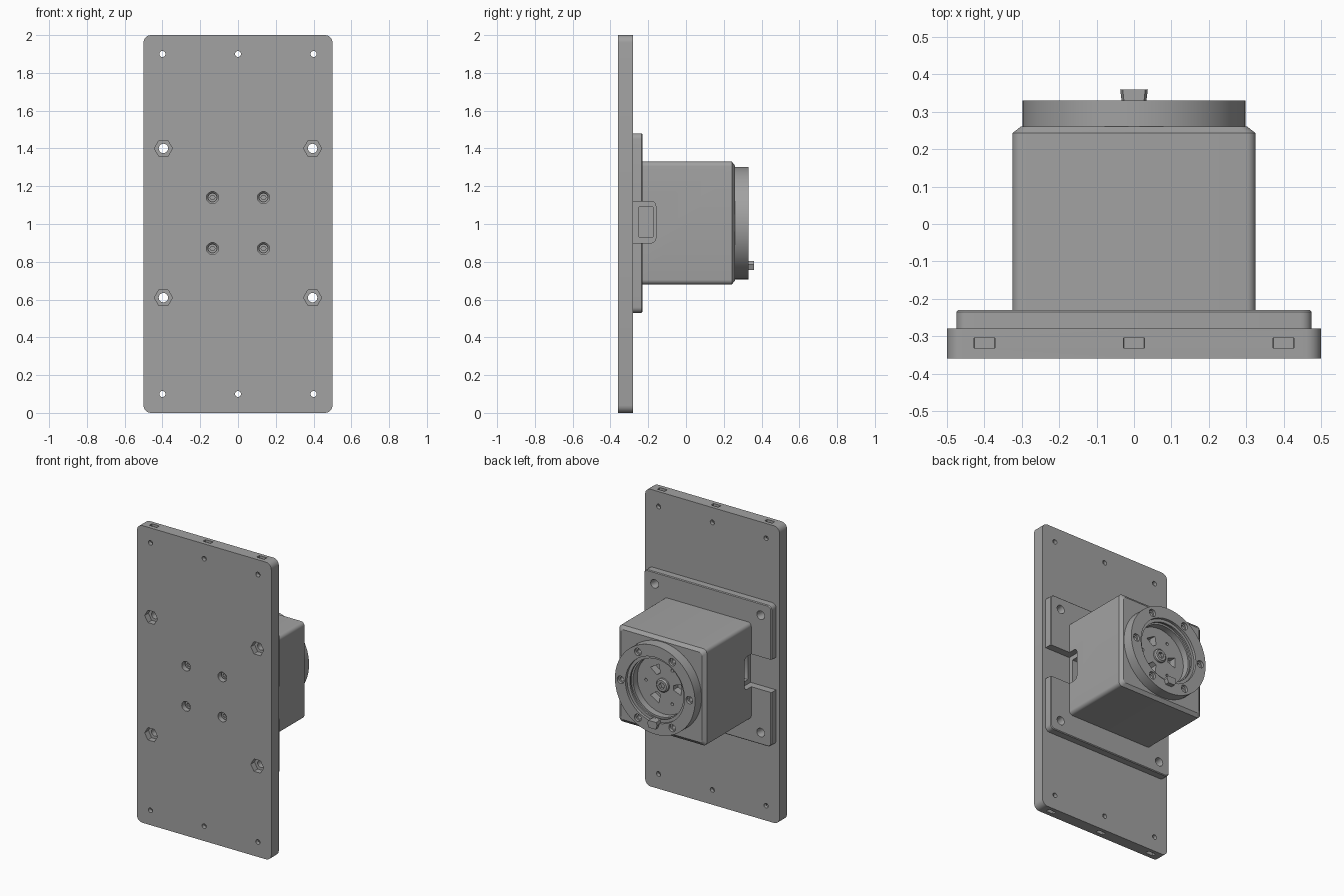
import bpy, bmesh
from math import sin, cos, pi, radians

old = bpy.data.objects.get("Cube")
if old:
    bpy.data.objects.remove(old, do_unlink=True)

grey = bpy.data.materials.new("machined_grey")
grey.use_nodes = True
COLOUR = (0.36, 0.36, 0.36, 1)
grey.diffuse_color = COLOUR
grey.node_tree.nodes["Principled BSDF"].inputs["Base Color"].default_value = COLOUR
MID = 1.005          # height of the housing axis


def circle(r, cx=0, cz=MID, n=32, turn=0):
    return [(cx + r * cos(2 * pi * i / n + turn), cz + r * sin(2 * pi * i / n + turn)) for i in range(n)]


def rounded(w, h, r, cx=0, cz=MID, n=6):
    pts = []
    for q, (sx, sz) in enumerate([(1, 1), (-1, 1), (-1, -1), (1, -1)]):
        for i in range(n + 1):
            a = pi / 2 * (q + i / n)
            pts.append((cx + sx * (w - r) + r * cos(a), cz + sz * (h - r) + r * sin(a)))
    return pts


def loft(bm, layers, axis="y"):
    """Stack outlines along an axis and close both ends."""
    place = {"y": lambda u, v, t: (u, t, v), "x": lambda u, v, t: (t, u, v)}[axis]
    start = len(bm.faces)
    rings = [[bm.verts.new(place(u, v, t)) for u, v in pts] for t, pts in layers]
    faces = [bm.faces.new(rings[0]), bm.faces.new(rings[-1])]
    for a, b in zip(rings, rings[1:]):
        for i in range(len(a)):
            j = (i + 1) % len(a)
            faces.append(bm.faces.new((a[i], a[j], b[j], b[i])))
    bmesh.ops.recalc_face_normals(bm, faces=faces)


def part(name, *solids):
    bm = bmesh.new()
    for layers, axis in solids:
        loft(bm, layers, axis)
    mesh = bpy.data.meshes.new(name)
    bm.to_mesh(mesh)
    bm.free()
    mesh.materials.append(grey)
    ob = bpy.data.objects.new(name, mesh)
    bpy.context.collection.objects.link(ob)
    return ob


def extrude(pts, y0, y1, axis="y"):
    return ([(y0, pts), (y1, pts)], axis)


def cut(ob, solids):
    """Subtract each solid, then discard the cutter."""
    bpy.context.view_layer.objects.active = ob
    for solid in solids:
        tool = part("cutter", solid)
        tool.hide_render = True
        mod = ob.modifiers.new("cut", "BOOLEAN")
        mod.operation, mod.solver, mod.object = "DIFFERENCE", "EXACT", tool
        bpy.ops.object.modifier_apply(modifier=mod.name)
        bpy.data.objects.remove(tool, do_unlink=True)


# Main parts
plate = part("mounting_plate", extrude(rounded(0.5, 1, 0.04, 0, 1), -0.36, -0.28))
flange = part("housing_flange", ([(-0.28, rounded(0.475, 0.475, 0.03)),
                                  (-0.235, rounded(0.475, 0.475, 0.03)),
                                  (-0.23, rounded(0.47, 0.47, 0.025))], "y"))
body = part("housing_body", ([(-0.23, rounded(0.325, 0.325, 0.025)),
                              (0.243, rounded(0.325, 0.325, 0.025)),
                              (0.26, rounded(0.303, 0.303, 0.02))], "y"))
ring = part("lens_ring", extrude(circle(0.298, n=64), 0.26, 0.33))

# Plate: screw holes, edge nut slots, hexagon pockets and recessed screw holes
plate_cuts = []
for z, end in ((0.1, 0), (1.9, 2)):
    for x in (-0.4, 0, 0.4):
        plate_cuts.append(extrude(circle(0.016, x, z, 16), -0.4, -0.2))
        plate_cuts.append(extrude(rounded(0.028, 0.13, 0.001, x, end, 1), -0.332, -0.305))
bolts = [(x, MID + dz) for x in (-0.395, 0.395) for dz in (-0.395, 0.395)]
for x, z in bolts:
    plate_cuts.append(extrude(circle(0.048, x, z, 6), -0.4, -0.32))
    plate_cuts.append(extrude(circle(0.025, x, z, 20), -0.33, -0.2))
screws = [(x, MID + dz) for x in (-0.135, 0.135) for dz in (-0.135, 0.135)]
for x, z in screws:
    plate_cuts.append(([(-0.37, circle(0.032, x, z, 20)), (-0.325, circle(0.032, x, z, 20)),
                        (-0.31, circle(0.018, x, z, 20)), (-0.27, circle(0.018, x, z, 20))], "y"))
cut(plate, plate_cuts)

# Screws seated in the recesses
for i, (x, z) in enumerate(screws):
    head = part(f"recessed_screw_{i + 1}", extrude(circle(0.024, x, z, 16), -0.335, -0.3))
    cut(head, [extrude(circle(0.013, x, z, 6), -0.345, -0.315)])

# Flange holes and the side connector notches through flange and body
cut(flange, [([(-0.3, circle(0.025, x, z, 20)), (-0.245, circle(0.025, x, z, 20)),
               (-0.22, circle(0.032, x, z, 20))], "y") for x, z in bolts])
notches, sockets = [], []
for s in (-1, 1):
    notches.append(extrude(rounded(0.08, 0.11, 0.025, -0.24, 1.01), s * 0.285, s * 0.6, "x"))
    sockets.append(extrude(rounded(0.038, 0.08, 0.004, -0.212, 1.01, 2), s * 0.24, s * 0.4, "x"))
cut(flange, notches + sockets)
cut(body, notches + sockets)

# Ring: stepped bore and six screw holes
bore = ([(0.22, circle(0.195, n=48)), (0.285, circle(0.195, n=48)), (0.285, circle(0.207, n=48)),
         (0.3, circle(0.207, n=48)), (0.3, circle(0.2, n=48)), (0.312, circle(0.2, n=48)),
         (0.312, circle(0.22, n=48)), (0.35, circle(0.22, n=48))], "y")
holes = []
for i in range(6):
    a = radians(60 * i)
    x, z = 0.256 * cos(a), MID + 0.256 * sin(a)
    holes.append(([(0.275, circle(0.014, x, z, 16)), (0.312, circle(0.014, x, z, 16)),
                   (0.312, circle(0.025, x, z, 16)), (0.35, circle(0.025, x, z, 16))], "y"))
cut(ring, [bore] + holes)

# Bore floor: shallow recess, three wedge slots and three small holes
floor = [extrude(circle(0.195, n=48), 0.24, 0.3)]
for i in range(3):
    a = radians(60 + 120 * i)
    wedge = [(r * cos(a + d), MID + r * sin(a + d))
             for r, d in ((0.075, -0.2), (0.135, -0.28), (0.135, 0.28), (0.075, 0.2))]
    floor.append(extrude(wedge, 0.19, 0.3))
    b = a + pi / 3
    floor.append(extrude(circle(0.01, 0.13 * cos(b), MID + 0.13 * sin(b), 12), 0.21, 0.3))
cut(body, floor)

# Centre hub with its socket
hub = part("centre_hub", ([(0.235, circle(0.045)), (0.252, circle(0.045)), (0.26, circle(0.036))], "y"))
cut(hub, [extrude(circle(0.022, n=6), 0.238, 0.3)])

# Locating key on the ring
key = [(-0.037, 0.785), (-0.025, 0.757), (0.025, 0.757), (0.037, 0.785), (0.03, 0.805), (-0.03, 0.805)]
part("locating_key", ([(0.3, [(x * 0.8, z) for x, z in key]), (0.36, key)], "y"))

# Smooth the round walls, keep the machined edges crisp
bpy.ops.object.select_all(action="DESELECT")
for ob in bpy.context.collection.objects:
    if ob.type == "MESH" and grey.name in ob.data.materials:
        ob.select_set(True)
        bpy.context.view_layer.objects.active = ob
bpy.ops.object.shade_smooth_by_angle(angle=radians(25))
